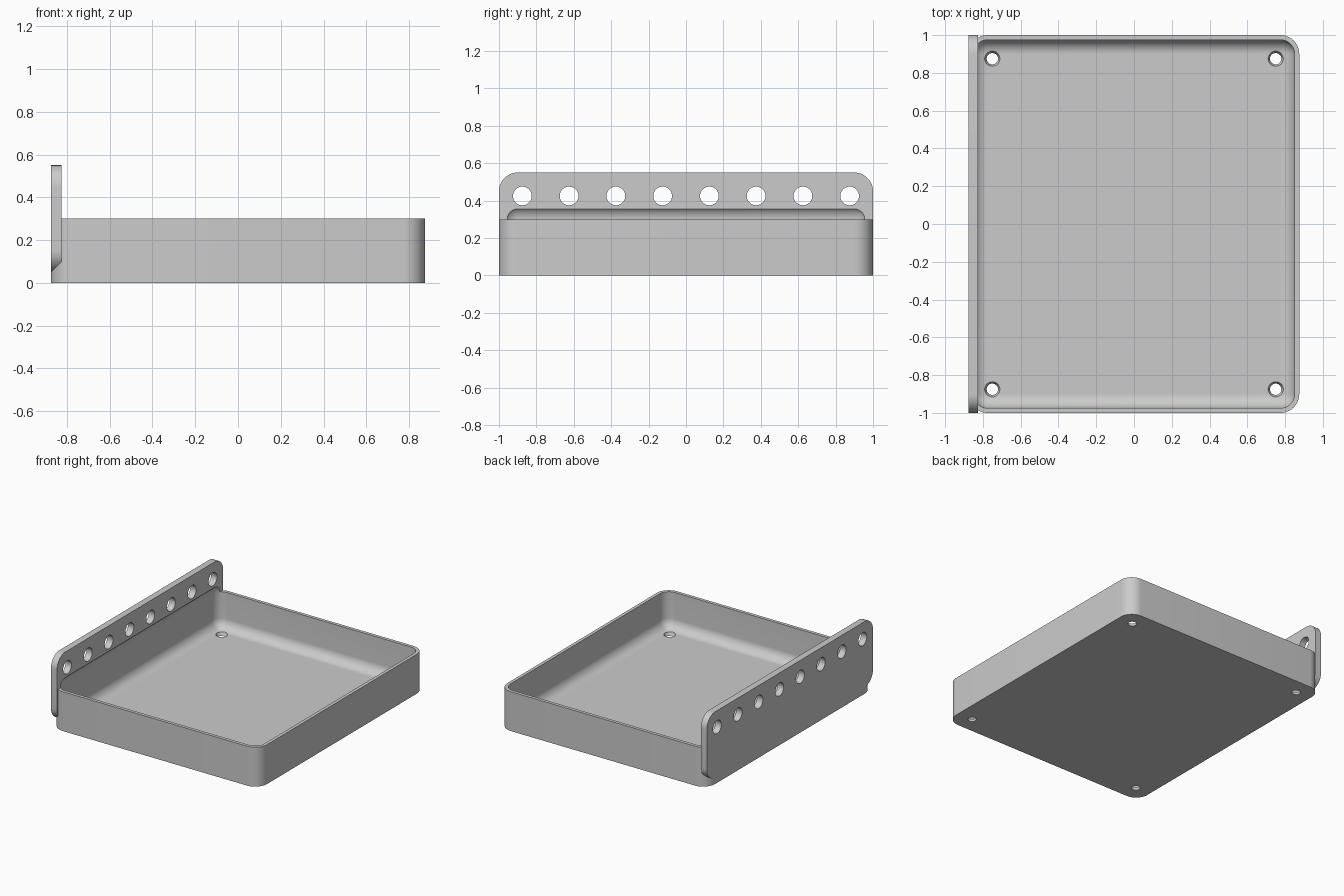
import bpy
import bmesh
from math import radians
from mathutils import Matrix, Vector

if "Cube" in bpy.data.objects:
    bpy.data.objects.remove(bpy.data.objects["Cube"], do_unlink=True)

# Single grey material
grey = bpy.data.materials.new("plain_grey")
grey.use_nodes = True
colour = (0.6, 0.6, 0.6, 1)
grey.diffuse_color = colour
grey.node_tree.nodes["Principled BSDF"].inputs["Base Color"].default_value = colour


def add_object(name, bm):
    mesh = bpy.data.meshes.new(name)
    bmesh.ops.recalc_face_normals(bm, faces=bm.faces)
    bm.to_mesh(mesh)
    bm.free()
    mesh.materials.append(grey)
    obj = bpy.data.objects.new(name, mesh)
    bpy.context.collection.objects.link(obj)
    return obj


def rounded_box(name, low, high, radius, axis=None, segments=12):
    """Box between two corners; rounds edges along one axis, or all edges."""
    low, high = Vector(low), Vector(high)
    bm = bmesh.new()
    bmesh.ops.create_cube(bm, size=1)
    bmesh.ops.scale(bm, vec=high - low, verts=bm.verts)
    bmesh.ops.translate(bm, vec=(low + high) / 2, verts=bm.verts)
    edges = [e for e in bm.edges if axis is None
             or abs((e.verts[1].co - e.verts[0].co).normalized()[axis]) > 0.9]
    bmesh.ops.bevel(bm, geom=edges, offset=radius, segments=segments,
                    profile=0.5, affect='EDGES')
    return add_object(name, bm)


def round_cutters(name, centres, r_low, r_high, depth, turn):
    bm = bmesh.new()
    for c in centres:
        bmesh.ops.create_cone(bm, cap_ends=True, segments=40, radius1=r_low,
                              radius2=r_high, depth=depth,
                              matrix=Matrix.Translation(c) @ turn)
    return add_object(name, bm)


def combine(target, other, operation):
    mod = target.modifiers.new(operation.lower(), 'BOOLEAN')
    mod.operation = operation
    mod.solver = 'EXACT'
    mod.object = other
    bpy.context.view_layer.objects.active = target
    bpy.ops.object.modifier_apply(modifier=mod.name)
    bpy.data.objects.remove(other, do_unlink=True)


# Tray block and upright mounting plate
tray = rounded_box("tray", (-0.875, -1, 0), (0.875, 1, 0.3), 0.1, axis=2)
plate = rounded_box("mounting_plate", (-0.875, -1, 0.05), (-0.825, 1, 0.55), 0.1, axis=0)
combine(tray, plate, 'UNION')

# Hollow with filleted floor, biting slightly into the plate
hollow = rounded_box("hollow", (-0.85, -0.975, 0.025), (0.85, 0.975, 0.375), 0.075)
combine(tray, hollow, 'DIFFERENCE')

# Row of holes through the plate
row = [Vector((-0.85, -0.875 + 0.25 * i, 0.425)) for i in range(8)]
combine(tray, round_cutters("plate_holes", row, 0.05, 0.05, 0.1,
                            Matrix.Rotation(radians(90), 4, 'Y')), 'DIFFERENCE')

# Countersunk screw holes in the floor corners
corners = [Vector((x, y, 0.0125)) for x in (-0.75, 0.75) for y in (-0.875, 0.875)]
combine(tray, round_cutters("screw_holes", corners, 0.025, 0.045, 0.05,
                            Matrix.Identity(4)), 'DIFFERENCE')

# Smooth fillets, crisp edges
bpy.ops.object.select_all(action='DESELECT')
tray.select_set(True)
bpy.context.view_layer.objects.active = tray
bpy.ops.object.shade_smooth_by_angle(angle=radians(30))
